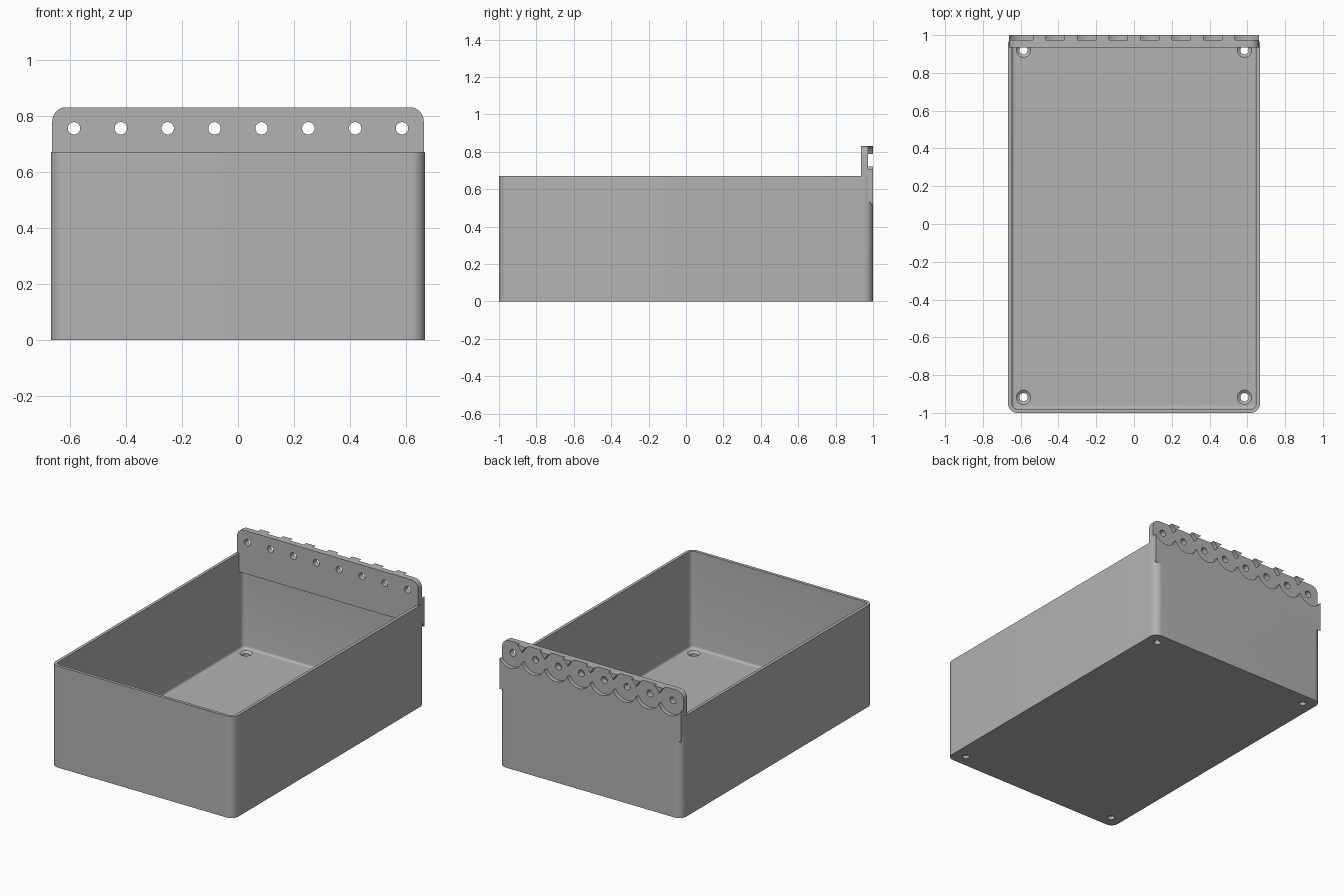
import bpy, bmesh, math
from mathutils import Matrix, Vector

if "Cube" in bpy.data.objects:
    bpy.data.objects.remove(bpy.data.objects["Cube"], do_unlink=True)

grey = bpy.data.materials.new("plain grey")
grey.use_nodes = True
GREY = (0.45, 0.45, 0.45, 1)
grey.diffuse_color = GREY
grey.node_tree.nodes["Principled BSDF"].inputs["Base Color"].default_value = GREY


def make(name, bm):
    bmesh.ops.recalc_face_normals(bm, faces=bm.faces)
    mesh = bpy.data.meshes.new(name)
    bm.to_mesh(mesh)
    bm.free()
    mesh.materials.append(grey)
    obj = bpy.data.objects.new(name, mesh)
    bpy.context.collection.objects.link(obj)
    return obj


def block(name, lo, hi, radius, axis, pick=lambda p: True, floor_radius=0):
    """Box with rounded edges along one axis, and optional rounded lower edges."""
    bm = bmesh.new()
    bmesh.ops.create_cube(bm, size=1)
    for v in bm.verts:
        v.co = [(a + b) / 2 + c * (b - a) for a, b, c in zip(lo, hi, v.co)]

    def along(e):
        d = e.verts[1].co - e.verts[0].co
        return abs(d[axis]) > 0.99 * d.length and pick(e.verts[0].co)

    bmesh.ops.bevel(bm, geom=[e for e in bm.edges if along(e)], offset=radius,
                    segments=10, profile=0.5, affect="EDGES")
    if floor_radius:
        low = [e for e in bm.edges if all(abs(v.co.z - lo[2]) < 1e-5 for v in e.verts)]
        bmesh.ops.bevel(bm, geom=low, offset=floor_radius, segments=4,
                        profile=0.5, affect="EDGES")
    return make(name, bm)


def cone(name, centre, r1, r2, depth, turn=0):
    bm = bmesh.new()
    bmesh.ops.create_cone(bm, cap_ends=True, segments=48, radius1=r1, radius2=r2, depth=depth,
                          matrix=Matrix.Translation(centre) @ Matrix.Rotation(turn, 4, "X"))
    return make(name, bm)


def combine(target, tool, operation="DIFFERENCE"):
    mod = target.modifiers.new("cut", "BOOLEAN")
    mod.operation, mod.solver, mod.object = operation, "EXACT", tool
    bpy.context.view_layer.objects.active = target
    bpy.ops.object.modifier_apply(modifier=mod.name)
    bpy.data.objects.remove(tool, do_unlink=True)


# Open tray with rounded corners and a soft inner floor edge
W, H, FLOOR, WALL = 0.667, 0.67, 0.03, 0.02
tray = block("storage_tray", (-W, -1, 0), (W, 1, H), 0.05, 2)
combine(tray, block("cavity", (WALL - W, WALL - 1, FLOOR), (W - WALL, 1 - WALL, 1),
                    0.03, 2, floor_radius=0.015))

# Hanging plate across the back, with a sloped underside at the outer ears
plate = block("hanging_plate", (-0.662, 0.935, 0.508), (0.662, 1, 0.83), 0.05, 1,
              pick=lambda p: p.z > 0.8)
bm = bmesh.new()
outline = [(0.9, 0.545), (0.972, 0.545), (1.0, 0.508), (1.0, 0.4), (0.9, 0.4)]
face = bm.faces.new([bm.verts.new((-0.8, y, z)) for y, z in outline])
swept = bmesh.ops.extrude_face_region(bm, geom=[face])["geom"]
bmesh.ops.translate(bm, vec=(1.6, 0, 0),
                    verts=[v for v in swept if isinstance(v, bmesh.types.BMVert)])
combine(plate, make("underside", bm))
combine(tray, plate, "UNION")

# Row of round recesses in the back face, each with a through hole
for i in range(8):
    x = (i - 3.5) * 0.167
    combine(tray, cone("recess", (x, 1.023, 0.755), 0.09, 0.09, 0.1, math.pi / 2))
    combine(tray, cone("peg_hole", (x, 0.96, 0.755), 0.022, 0.022, 0.2, math.pi / 2))

# Countersunk screw holes in the floor corners
for x in (-0.585, 0.585):
    for y in (-0.917, 0.92):
        combine(tray, cone("screw_hole", (x, y, 0), 0.022, 0.022, 0.2))
        combine(tray, cone("countersink", (x, y, 0.0255), 0.022, 0.042, 0.015))

bpy.ops.object.select_all(action="DESELECT")
tray.select_set(True)
bpy.context.view_layer.objects.active = tray
bpy.ops.object.shade_smooth_by_angle(angle=math.radians(30))
